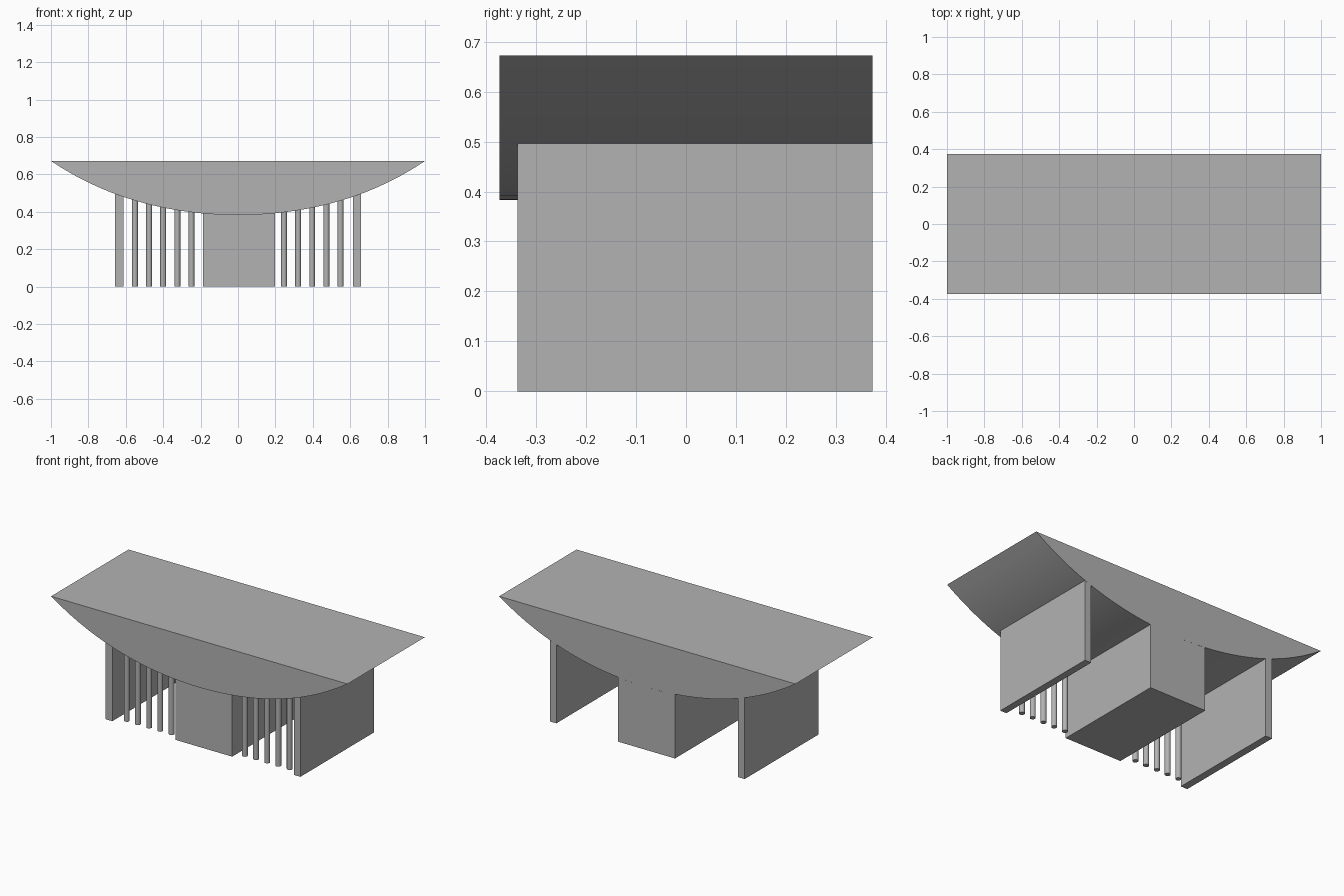
import bpy, bmesh, math

cube = bpy.data.objects.get("Cube")
if cube:
    bpy.data.objects.remove(cube, do_unlink=True)

# One plain concrete grey
grey = bpy.data.materials.new("concrete grey")
grey.use_nodes = True
colour = (0.45, 0.45, 0.45, 1)
grey.diffuse_color = colour
grey.node_tree.nodes["Principled BSDF"].inputs["Base Color"].default_value = colour

BACK = 0.373
FRONT = -0.337
TOP = 0.672


def underside(x):
    """Height of the curved belly at x."""
    return 0.383 + 0.24 * x**2 + 0.049 * x**4


def smooth(ob):
    bpy.ops.object.select_all(action='DESELECT')
    ob.select_set(True)
    bpy.context.view_layer.objects.active = ob
    bpy.ops.object.shade_smooth_by_angle(angle=math.radians(30))


def prism(name, profile, y0, y1):
    """Extrude an x-z outline from y0 to y1."""
    mesh = bpy.data.meshes.new(name)
    bm = bmesh.new()
    face = bm.faces.new([bm.verts.new((x, y0, z)) for x, z in profile])
    out = bmesh.ops.extrude_face_region(bm, geom=[face])
    moved = [v for v in out["geom"] if isinstance(v, bmesh.types.BMVert)]
    bmesh.ops.translate(bm, verts=moved, vec=(0, y1 - y0, 0))
    bmesh.ops.recalc_face_normals(bm, faces=bm.faces[:])
    bm.to_mesh(mesh)
    bm.free()
    mesh.materials.append(grey)
    ob = bpy.data.objects.new(name, mesh)
    bpy.context.collection.objects.link(ob)
    return ob


def support(name, x0, x1):
    """Wall standing under the deck, its top following the belly."""
    xs = [x1 + (x0 - x1) * i / 8 for i in range(9)]
    outline = [(x0, 0), (x1, 0)] + [(x, underside(x)) for x in xs]
    return prism(name, outline, FRONT, BACK)


# Deck with flat top and bowed underside
SEGMENTS = 32
xs = [-1 + 2 * i / SEGMENTS for i in range(SEGMENTS + 1)]
deck = prism("curved_deck", [(x, underside(x)) for x in xs], -BACK, BACK)
smooth(deck)

# Central block and the two end walls
support("central_block", -0.187, 0.197)
support("right_end_wall", -0.657, -0.612)
support("left_end_wall", 0.614, 0.657)

# Rows of slim round columns between block and walls
for side, start in (("right", -0.551), ("left", 0.246)):
    for i in range(5):
        x = start + i * 0.0755
        height = underside(x) + 0.015
        bpy.ops.mesh.primitive_cylinder_add(
            vertices=24, radius=0.016, depth=height,
            location=(x, -0.285, height / 2))
        column = bpy.context.object
        column.name = f"{side}_column_{i + 1}"
        column.data.materials.append(grey)
        smooth(column)
